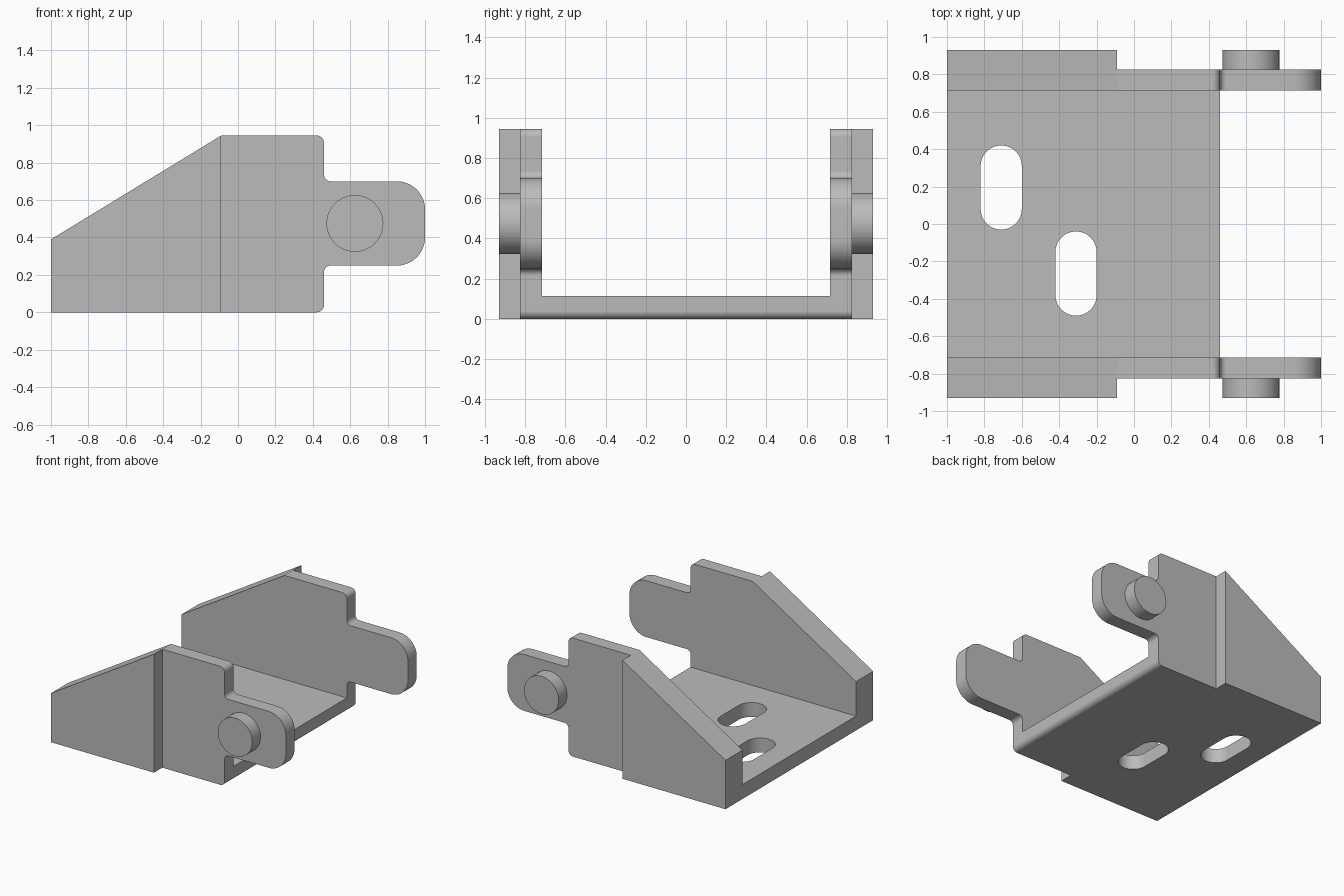
import bpy
import math
from mathutils import Vector

if "Cube" in bpy.data.objects:
    bpy.data.objects.remove(bpy.data.objects["Cube"])

# Single plain grey
grey = bpy.data.materials.new("plain_grey")
grey.use_nodes = True
grey.diffuse_color = (0.5, 0.5, 0.5, 1)
grey.node_tree.nodes["Principled BSDF"].inputs["Base Color"].default_value = grey.diffuse_color


def rounded(corners, steps=12):
    """Turn (a, b, radius) corners into an outline with arcs."""
    out = []
    for i, (a, b, r) in enumerate(corners):
        p = Vector((a, b))
        if r == 0:
            out.append(p)
            continue
        u = (Vector(corners[i - 1][:2]) - p).normalized()
        v = (Vector(corners[(i + 1) % len(corners)][:2]) - p).normalized()
        # Every rounded corner is a right angle
        centre = p + (u + v) * r
        for k in range(steps + 1):
            t = k / steps * math.pi / 2
            out.append(centre - v * r * math.cos(t) - u * r * math.sin(t))
    return out


def prism(name, outline, lo, hi, axis="y"):
    """Extrude an outline along y (outline in xz) or z (outline in xy)."""
    place = (lambda p, d: (p.x, d, p.y)) if axis == "y" else (lambda p, d: (p.x, p.y, d))
    n = len(outline)
    verts = [place(p, d) for d in (lo, hi) for p in outline]
    faces = [(i, (i + 1) % n, n + (i + 1) % n, n + i) for i in range(n)]
    faces += [tuple(reversed(range(n))), tuple(range(n, 2 * n))]
    mesh = bpy.data.meshes.new(name)
    mesh.from_pydata(verts, [], faces)
    if axis == "y":
        mesh.flip_normals()
    mesh.materials.append(grey)
    obj = bpy.data.objects.new(name, mesh)
    bpy.context.collection.objects.link(obj)
    return obj


def activate(obj):
    bpy.ops.object.select_all(action="DESELECT")
    obj.select_set(True)
    bpy.context.view_layer.objects.active = obj


def smooth(obj):
    activate(obj)
    bpy.ops.object.shade_smooth_by_angle(angle=math.radians(25))
    mod = obj.modifiers.new("even_normals", "WEIGHTED_NORMAL")
    mod.keep_sharp = True


INNER, OUTER, RIB = 0.715, 0.825, 0.93

# Base plate with a rounded lower front edge
base = prism("base_plate", rounded([(-1, 0, 0), (0.46, 0, 0.04), (0.46, 0.115, 0), (-1, 0.115, 0)]),
             -INNER, INNER)

# Two staggered slots through the base
for x, y in ((-0.71, 0.195), (-0.31, -0.265)):
    w, h = 0.11, 0.225
    slot = prism("slot_cutter", rounded([(x - w, y - h, w), (x + w, y - h, w),
                                         (x + w, y + h, w), (x - w, y + h, w)])
                 , -0.1, 0.3, "z")
    # Drop the doubled points where the end arcs meet
    activate(slot)
    bpy.ops.object.mode_set(mode="EDIT")
    bpy.ops.mesh.select_all(action="SELECT")
    bpy.ops.mesh.remove_doubles(threshold=0.001)
    bpy.ops.object.mode_set(mode="OBJECT")
    cut = base.modifiers.new("slot", "BOOLEAN")
    cut.operation, cut.solver, cut.object = "DIFFERENCE", "EXACT", slot
    activate(base)
    bpy.ops.object.modifier_apply(modifier=cut.name)
    bpy.data.objects.remove(slot)
smooth(base)

# Side wall with a rounded tab, sloped rear rib and pivot pin
wall = rounded([(-1, 0, 0), (0.46, 0, 0.04), (0.46, 0.25, 0.035), (1, 0.25, 0.15),
                (1, 0.70, 0.15), (0.46, 0.70, 0.035), (0.46, 0.945, 0.04),
                (-0.09, 0.945, 0), (-1, 0.39, 0)])
rib = rounded([(-1, 0, 0), (-0.09, 0, 0), (-0.09, 0.945, 0), (-1, 0.39, 0)])
pin = [Vector((0.625 + 0.152 * math.cos(t), 0.475 + 0.152 * math.sin(t)))
       for t in (math.tau * k / 48 for k in range(48))]

for side, sign in (("front", -1), ("back", 1)):
    for part, outline, near, far in (("wall", wall, INNER, OUTER),
                                     ("rib", rib, OUTER, RIB),
                                     ("pivot_pin", pin, OUTER, RIB)):
        lo, hi = sorted((sign * near, sign * far))
        smooth(prism(f"{side}_{part}", outline, lo, hi))
